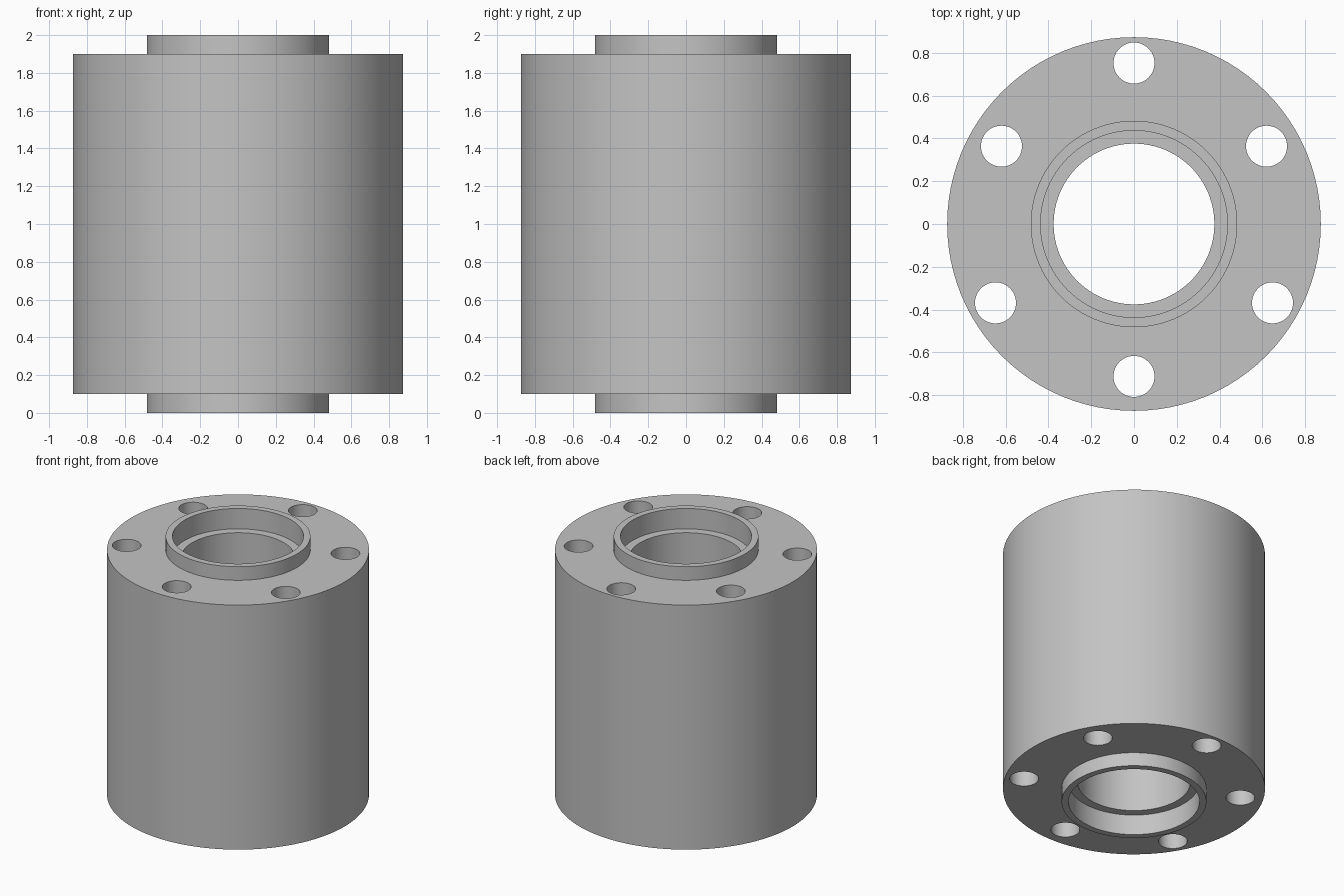
import bpy
import bmesh
import math

SEGMENTS = 96
default_cube = bpy.data.objects.get("Cube")
if default_cube:
    bpy.data.objects.remove(default_cube, do_unlink=True)

grey = bpy.data.materials.new("plain grey")
grey.use_nodes = True
COLOUR = (0.55, 0.55, 0.55, 1)
grey.diffuse_color = COLOUR
grey.node_tree.nodes["Principled BSDF"].inputs["Base Color"].default_value = COLOUR


def add_object(name, bm):
    mesh = bpy.data.meshes.new(name)
    bm.to_mesh(mesh)
    bm.free()
    mesh.materials.append(grey)
    obj = bpy.data.objects.new(name, mesh)
    bpy.context.collection.objects.link(obj)
    return obj


def lathe(name, profile):
    """Revolve a closed (radius, height) profile around the z axis."""
    bm = bmesh.new()
    rings = []
    for i in range(SEGMENTS):
        a = math.tau * i / SEGMENTS
        rings.append([bm.verts.new((r * math.cos(a), r * math.sin(a), z))
                      for r, z in profile])
    count = len(profile)
    for i, ring in enumerate(rings):
        after = rings[(i + 1) % SEGMENTS]
        for j in range(count):
            k = (j + 1) % count
            bm.faces.new((ring[j], after[j], after[k], ring[k]))
    bmesh.ops.recalc_face_normals(bm, faces=bm.faces)
    return add_object(name, bm)


# Flanged body: stepped bore, raised collars, mirrored top to bottom
BODY_R, COLLAR_R, RECESS_R, BORE_R = 0.874, 0.483, 0.437, 0.376
COLLAR_H, RECESS_DEPTH, HEIGHT = 0.1, 0.15, 2.0
lower = [(BORE_R, RECESS_DEPTH), (RECESS_R, RECESS_DEPTH), (RECESS_R, 0),
         (COLLAR_R, 0), (COLLAR_R, COLLAR_H), (BODY_R, COLLAR_H)]
upper = [(r, HEIGHT - z) for r, z in reversed(lower)]
body = lathe("bushing_body", lower + upper)

# Six through holes around the collar
bm = bmesh.new()
holes = [(0, 0.753), (0, -0.713)]
for side in (-1, 1):
    holes += [(side * 0.62, 0.364), (side * 0.648, -0.369)]
for x, y in holes:
    made = bmesh.ops.create_cone(bm, cap_ends=True, segments=48, radius1=0.096,
                                 radius2=0.096, depth=3)
    bmesh.ops.translate(bm, verts=made["verts"], vec=(x, y, HEIGHT / 2))
cutter = add_object("hole_cutter", bm)
cutter.hide_render = True

cut = body.modifiers.new("bolt holes", "BOOLEAN")
cut.operation = "DIFFERENCE"
cut.solver = "EXACT"
cut.object = cutter
bpy.ops.object.select_all(action="DESELECT")
body.select_set(True)
bpy.context.view_layer.objects.active = body
bpy.ops.object.modifier_apply(modifier=cut.name)
bpy.data.objects.remove(cutter, do_unlink=True)
bpy.ops.object.shade_smooth_by_angle(angle=math.radians(30))
